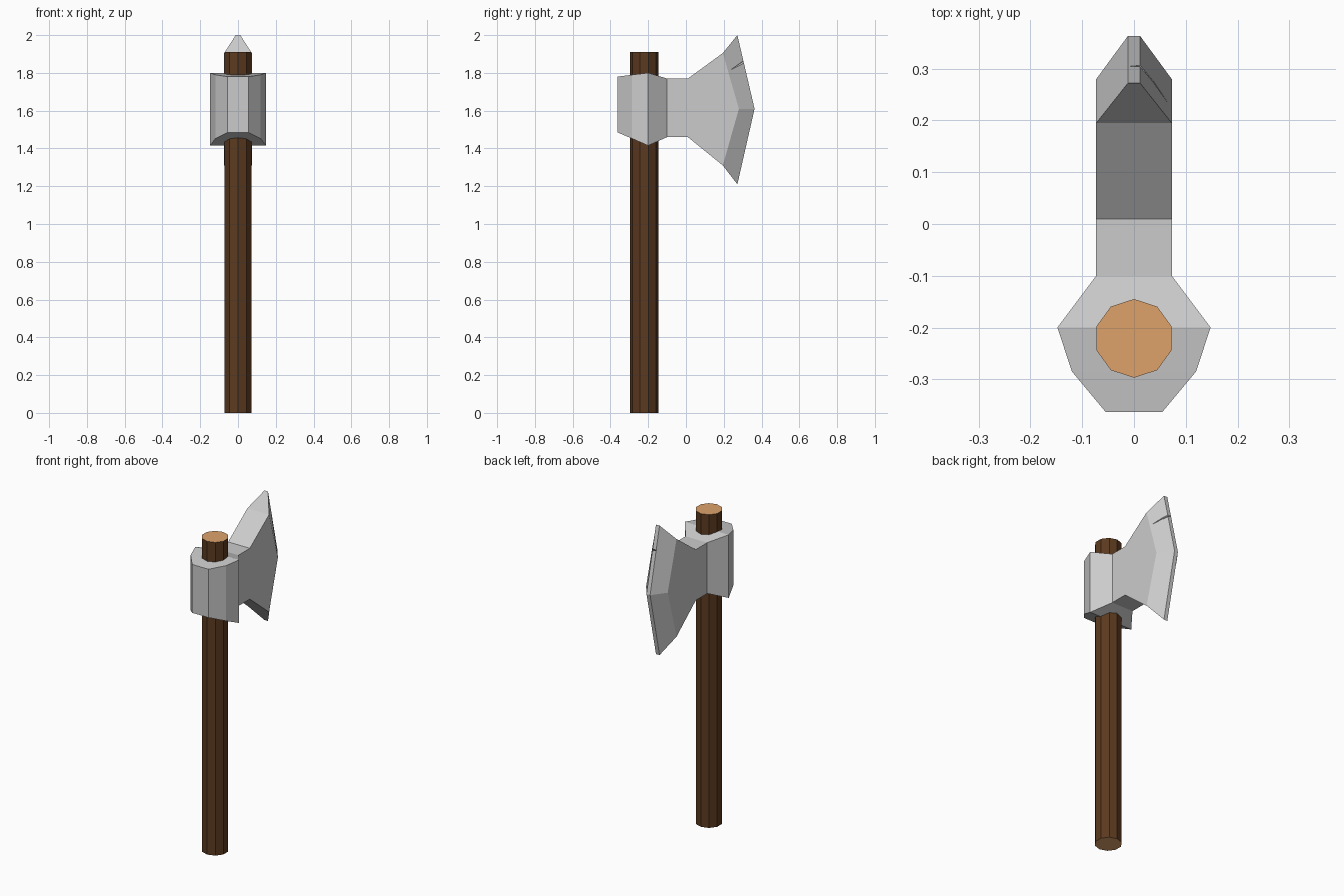
import bpy, bmesh
from math import radians

if "Cube" in bpy.data.objects:
    bpy.data.objects.remove(bpy.data.objects["Cube"])


def material(name, color):
    m = bpy.data.materials.new(name)
    m.diffuse_color = (*color, 1)
    m.use_nodes = True
    m.node_tree.nodes["Principled BSDF"].inputs["Base Color"].default_value = m.diffuse_color
    return m


def link(name, bm):
    bmesh.ops.recalc_face_normals(bm, faces=bm.faces[:])
    me = bpy.data.meshes.new(name)
    bm.to_mesh(me)
    bm.free()
    ob = bpy.data.objects.new(name, me)
    bpy.context.collection.objects.link(ob)
    return ob


# Handle: ten-sided pole with pale end grain
H = 1.91
bpy.ops.mesh.primitive_cylinder_add(vertices=10, radius=0.076, depth=H,
                                    location=(0, -0.221, H / 2))
handle = bpy.context.object
handle.name = "handle"
handle.data.materials.append(material("dark_wood", (0.105, 0.042, 0.014)))
handle.data.materials.append(material("end_grain", (0.73, 0.36, 0.145)))
for p in handle.data.polygons:
    p.material_index = int(abs(p.normal.z) > 0.9)

# Axe head: rectangular sections (y, half width, bottom z, top z) lofted along y
sections = [(-0.363, 0.055, 1.485, 1.78),
            (-0.285, 0.12, 1.452, 1.79),
            (-0.20, 0.148, 1.415, 1.80),
            (-0.10, 0.073, 1.46, 1.77),
            (0.01, 0.073, 1.46, 1.77),
            (0.195, 0.073, 1.31, 1.905)]
bm = bmesh.new()
rings = [[bm.verts.new(c) for c in ((-w, y, b), (w, y, b), (w, y, t), (-w, y, t))]
         for y, w, b, t in sections]
bm.faces.new(rings[0])
for r, s in zip(rings, rings[1:]):
    for i in range(4):
        j = (i + 1) % 4
        bm.faces.new((r[i], r[j], s[j], s[i]))

# Blade: bevel from the cheek ridge to a narrow flat cutting edge
last = rings[-1]
edges = []
for side, low, high in ((-1, last[0], last[3]), (1, last[1], last[2])):
    mid = bm.verts.new((side * 0.073, 0.28, 1.61))
    e = [bm.verts.new((side * 0.012, y, z))
         for y, z in ((0.272, 1.21), (0.363, 1.61), (0.272, 2.0))]
    bm.faces.new((low, mid, high))
    bm.faces.new((low, e[0], e[1], mid))
    bm.faces.new((mid, e[1], e[2], high))
    edges.append(e)
a, b = edges
bm.faces.new((a[0], b[0], b[1], a[1]))
bm.faces.new((a[1], b[1], b[2], a[2]))
bm.faces.new((last[0], last[1], b[0], a[0]))
bm.faces.new((last[3], last[2], b[2], a[2]))
head = link("axe_head", bm)

# Nick in the cutting edge, carved by a slim wedge
bm = bmesh.new()
for c in ((0.067, 0.232, 1.813), (-0.02, 0.31, 1.866),
          (0.045, 0.335, 1.845), (0.045, 0.335, 1.888)):
    bm.verts.new(c)
bmesh.ops.convex_hull(bm, input=bm.verts[:])
cutter = link("nick_cutter", bm)
cutter.hide_render = True
cutter.hide_set(True)
mod = head.modifiers.new("nick", 'BOOLEAN')
mod.operation = 'DIFFERENCE'
mod.solver = 'EXACT'
mod.object = cutter
